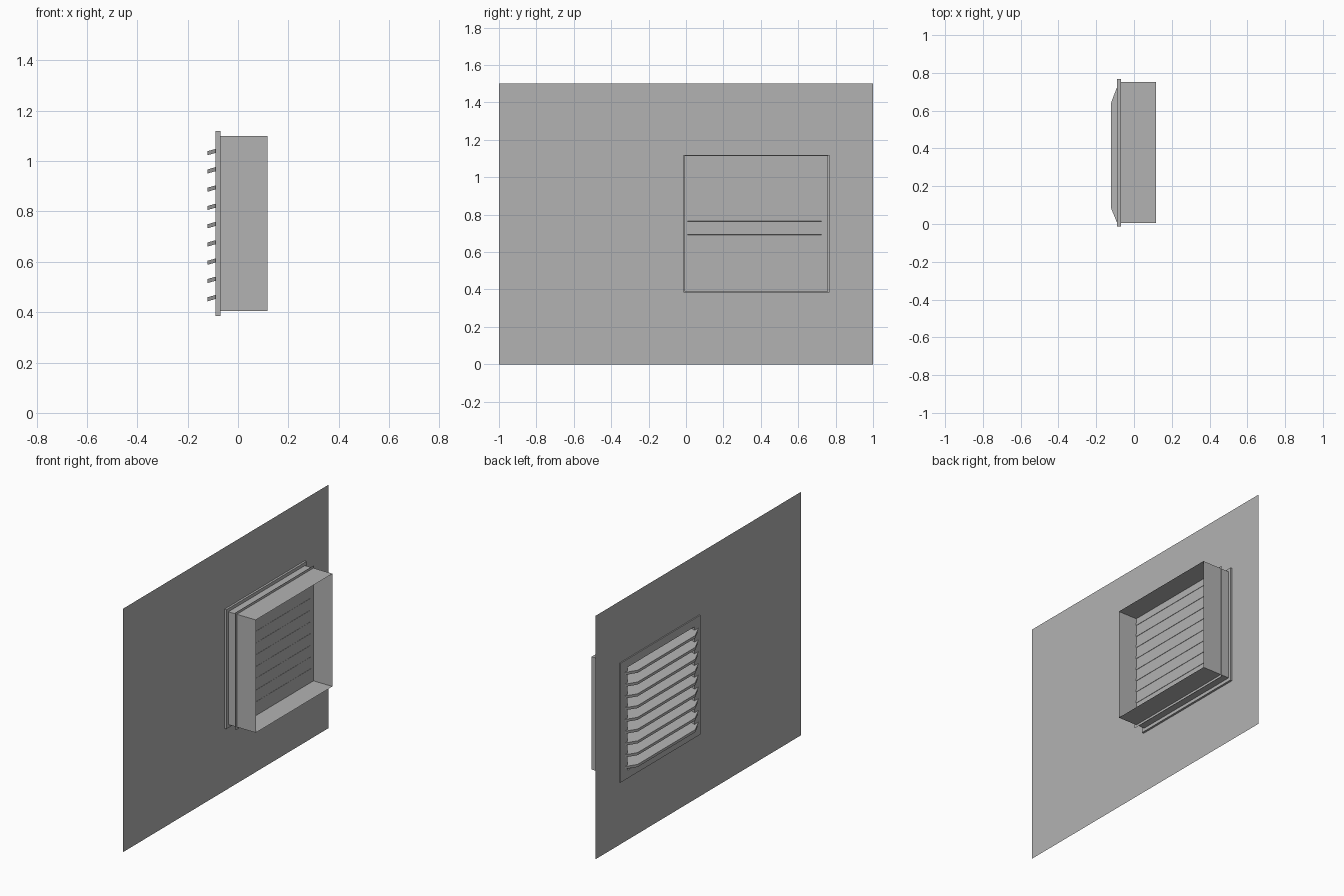
import bpy
import bmesh

if "Cube" in bpy.data.objects:
    bpy.data.objects.remove(bpy.data.objects["Cube"], do_unlink=True)

grey = bpy.data.materials.new("plain_grey")
grey.use_nodes = True
grey.diffuse_color = (0.45, 0.45, 0.45, 1)
grey.node_tree.nodes["Principled BSDF"].inputs["Base Color"].default_value = grey.diffuse_color


def finish(name, bm):
    bmesh.ops.recalc_face_normals(bm, faces=bm.faces)
    mesh = bpy.data.meshes.new(name)
    bm.to_mesh(mesh)
    bm.free()
    mesh.materials.append(grey)
    obj = bpy.data.objects.new(name, mesh)
    bpy.context.collection.objects.link(obj)
    return obj


def rectangle(bm, x, bounds):
    """Four corner vertices of an upright rectangle facing along x."""
    y0, y1, z0, z1 = bounds
    return [bm.verts.new((x, y, z)) for y, z in ((y0, z0), (y1, z0), (y1, z1), (y0, z1))]


def bridge(bm, a, b):
    n = len(a)
    for i in range(n):
        j = (i + 1) % n
        bm.faces.new((a[i], a[j], b[j], b[i]))


def sheet(name, x, outer, hole=None):
    bm = bmesh.new()
    edge = rectangle(bm, x, outer)
    if hole:
        bridge(bm, edge, rectangle(bm, x, hole))
    else:
        bm.faces.new(edge)
    return finish(name, bm)


OPENING = (0.045, 0.70, 0.435, 1.07)
BACK_X = -0.012

# Wall sheet with the vent opening
sheet("wall_panel", -0.083, (-1, 1, 0, 1.5), OPENING)

# Flat outer frame, a closed ring
bm = bmesh.new()
flange = (-0.013, 0.767, 0.385, 1.12)
loops = [rectangle(bm, x, b) for x, b in
         ((-0.09, flange), (-0.07, flange), (-0.07, OPENING), (-0.09, OPENING))]
for i in range(4):
    bridge(bm, loops[i], loops[(i + 1) % 4])
finish("outer_frame", bm)

# Open duct sleeve
bm = bmesh.new()
sleeve = (0.006, 0.752, 0.405, 1.10)
bridge(bm, rectangle(bm, -0.07, sleeve), rectangle(bm, 0.117, sleeve))
finish("duct_sleeve", bm)

# Thin backing sheet across the duct, showing as a narrow rim around it
sheet("backing_sheet", BACK_X, (-0.008, 0.758, 0.39, 1.115))

# Sloping louvre blades with tapered outer tips
THICKNESS = 0.016
plan = ((BACK_X + 0.002, 0.007), (-0.09, 0.007), (-0.121, 0.083),
        (-0.121, 0.643), (-0.09, 0.724), (BACK_X + 0.002, 0.724))
for n in range(9):
    tip_z = 0.443 + n * 0.0725
    bm = bmesh.new()
    low, high = [
        [bm.verts.new((x, y, tip_z + lift + (x + 0.121) * 0.29)) for x, y in plan]
        for lift in (0, THICKNESS)]
    bridge(bm, low, high)
    bm.faces.new(low)
    bm.faces.new(high)
    finish(f"louvre_{n + 1}", bm)
